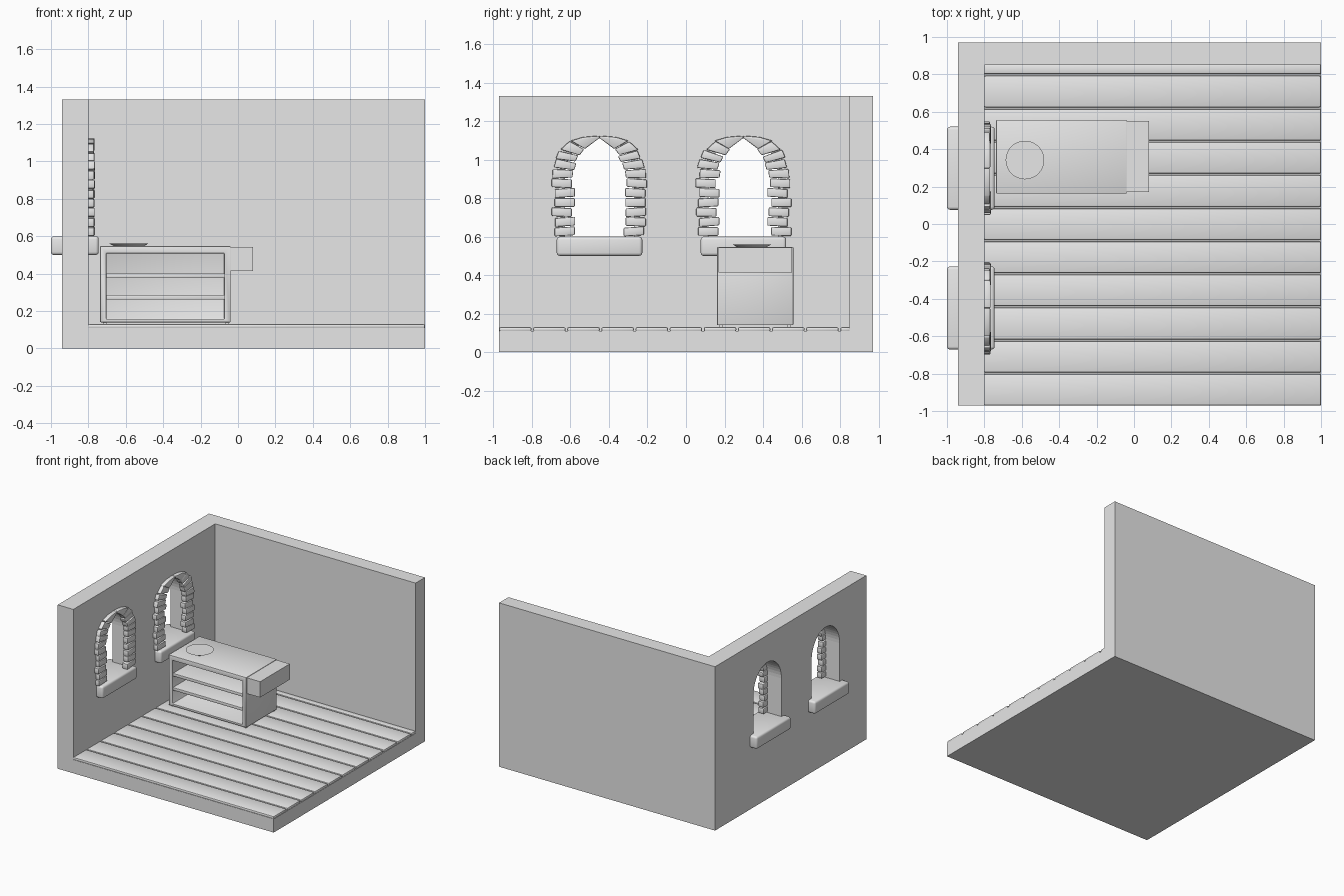
import bpy, bmesh, math, random

if "Cube" in bpy.data.objects:
    bpy.data.objects.remove(bpy.data.objects["Cube"])
random.seed(4)

grey = bpy.data.materials.new("plain_grey")
grey.diffuse_color = (0.8, 0.8, 0.8, 1)
grey.use_nodes = True
grey.node_tree.nodes["Principled BSDF"].inputs["Base Color"].default_value = grey.diffuse_color


def finish(name, bm, bevel=0.0, segments=2):
    bmesh.ops.recalc_face_normals(bm, faces=bm.faces)
    me = bpy.data.meshes.new(name)
    bm.to_mesh(me)
    bm.free()
    ob = bpy.data.objects.new(name, me)
    bpy.context.collection.objects.link(ob)
    me.materials.append(grey)
    if bevel:
        add_bevel(ob, bevel, segments)
    return ob


def add_bevel(ob, width, segments=2):
    m = ob.modifiers.new("bevel", 'BEVEL')
    m.width, m.segments, m.limit_method = width, segments, 'ANGLE'
    activate(ob)
    bpy.ops.object.modifier_apply(modifier=m.name)
    bpy.ops.object.shade_smooth_by_angle(angle=math.radians(40))


def activate(ob):
    bpy.ops.object.select_all(action='DESELECT')
    ob.select_set(True)
    bpy.context.view_layer.objects.active = ob


def box(name, x, y, z, bevel=0.0, segments=2):
    """Box from (min, max) pairs."""
    bm = bmesh.new()
    bmesh.ops.create_cube(bm, size=1)
    for v in bm.verts:
        v.co = [r[0] if c < 0 else r[1] for r, c in zip((x, y, z), v.co)]
    return finish(name, bm, bevel, segments)


def prism(name, pts, x0, x1, bevel=0.0):
    """Outline in (y, z), extruded along x."""
    bm = bmesh.new()
    f = bm.faces.new([bm.verts.new((x0, y, z)) for y, z in pts])
    r = bmesh.ops.extrude_face_region(bm, geom=[f])
    for v in r["geom"]:
        if isinstance(v, bmesh.types.BMVert):
            v.co.x = x1
    return finish(name, bm, bevel)


def cut(ob, cutter):
    m = ob.modifiers.new("cut", 'BOOLEAN')
    m.operation, m.solver, m.object = 'DIFFERENCE', 'EXACT', cutter
    activate(ob)
    bpy.ops.object.modifier_apply(modifier=m.name)
    bpy.data.objects.remove(cutter)


# room shell: floor slab with left and back walls
room = box("room_shell", (-0.94, 1), (-0.97, 0.97), (0, 1.33))
cut(room, box("room_cutter", (-0.80, 1.2), (-1.2, 0.85), (0.11, 1.6)))

# floor planks
for i in range(11):
    y = -0.975 + 0.1772 * i
    box(f"floor_plank_{i}", (-0.803, 1), (max(y + 0.004, -0.97), min(y + 0.173, 0.853)),
        (0.107, 0.13), 0.009)

# window stones: inner and outer points of one half of the arch (offset, height)
inner = [(0.135, 0.602 + 0.05 * i) for i in range(7)]
outer = [(0.24, 0.602 + 0.05 * i) for i in range(7)]
inner += [(0.130, 0.945), (0.118, 0.985), (0.102, 1.02), (0.076, 1.055), (0.0, 1.112)]
outer += [(0.237, 0.955), (0.222, 1.005), (0.203, 1.05), (0.150, 1.098), (0.0, 1.124)]


def lerp(a, b, t):
    return (a[0] + (b[0] - a[0]) * t, a[1] + (b[1] - a[1]) * t)


def window(label, cy):
    hw, spring, rise = 0.18, 0.91, 0.20
    arch = [(cy - hw, 0.57), (cy + hw, 0.57)]
    for i in range(25):
        a = math.pi * i / 24
        arch.append((cy + hw * math.cos(a), spring + rise * math.sin(a)))
    cut(room, prism("arch_cutter", arch, -1.1, -0.7))
    box(f"{label}_sill", (-1, -0.745), (cy - 0.222, cy + 0.222), (0.50, 0.60), 0.016, 3)
    for side in (-1, 1):
        for i in range(len(inner) - 1):
            g = 0.05 if i < 10 else 0.0
            a, b = lerp(inner[i], inner[i + 1], g), lerp(inner[i], inner[i + 1], 1 - g)
            d, c = lerp(outer[i], outer[i + 1], g), lerp(outer[i], outer[i + 1], 1 - g)
            quad = [a, b, c, d]
            if i < 10:  # uneven hand-laid look
                s = random.uniform(-0.012, 0.010)
                tilt = random.uniform(-0.004, 0.004)
                quad = [(p[0] + s, p[1] + (tilt if k > 1 else -tilt))
                        for k, p in enumerate(quad)]
            else:       # crown stone follows the curved outer edge
                quad = [a, b, c, (0.085, 1.117), d]
            prism(f"{label}_stone_{'left' if side < 0 else 'right'}_{i}",
                  [(cy + side * p[0], p[1]) for p in quad],
                  -0.815, -0.768 + random.uniform(-0.003, 0.003), 0.006)


window("front_window", -0.449)
window("rear_window", 0.298)

# open cabinet with two shelves
cabinet = box("cabinet_body", (-0.737, -0.04), (0.162, 0.557), (0.14, 0.547))
cut(cabinet, box("cabinet_cutter", (-0.704, -0.073), (0.0, 0.53), (0.157, 0.509)))
add_bevel(cabinet, 0.004)
for name, z in (("lower_shelf", 0.262), ("upper_shelf", 0.377)):
    box(name, (-0.71, -0.07), (0.172, 0.535), (z, z + 0.024), 0.003)

# cabinet feet
for i, x in enumerate((-0.722, -0.068)):
    for j, y in enumerate((0.175, 0.525)):
        box(f"cabinet_foot_{i}{j}", (x, x + 0.018), (y, y + 0.018), (0.125, 0.145))

# drawer pulled out at the side
box("side_drawer", (-0.06, 0.08), (0.17, 0.55), (0.415, 0.543))

# plate on the cabinet
bm = bmesh.new()
bmesh.ops.create_cone(bm, cap_ends=True, segments=48, radius1=0.078, radius2=0.103, depth=0.013)
bmesh.ops.translate(bm, verts=bm.verts, vec=(-0.583, 0.342, 0.5535))
finish("plate", bm)
